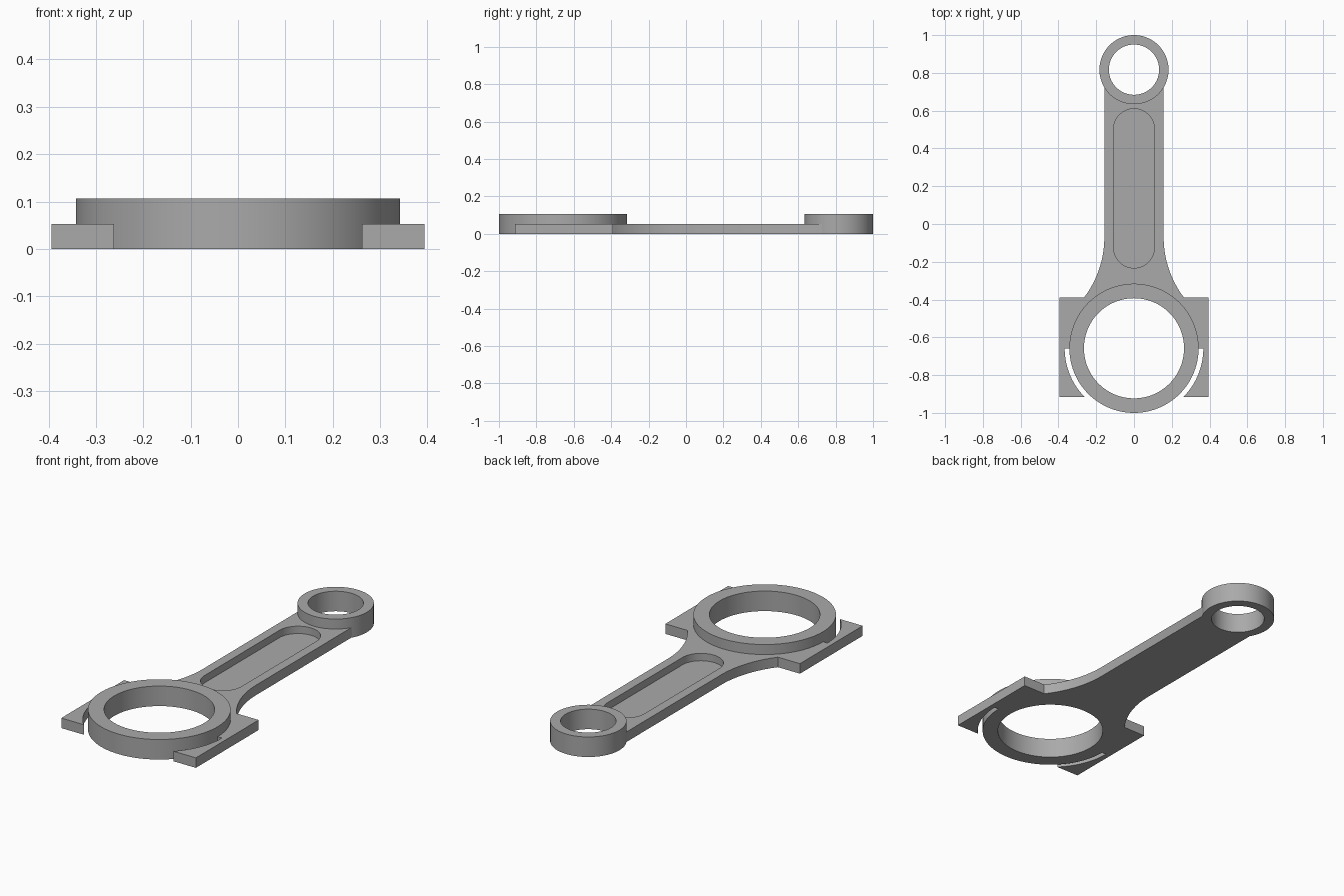
import bpy
import bmesh
from math import cos, sin, pi, asin

cube = bpy.data.objects.get("Cube")
if cube:
    bpy.data.objects.remove(cube, do_unlink=True)

THICK, TALL, FLOOR = 0.053, 0.106, 0.014
BIG_Y, SMALL_Y = -0.658, 0.817
SEG = 128

steel = bpy.data.materials.new("steel_grey")
steel.use_nodes = True
GREY = (0.4, 0.4, 0.4, 1)
steel.diffuse_color = GREY
steel.node_tree.nodes["Principled BSDF"].inputs["Base Color"].default_value = GREY


def arc(cx, cy, r, a0, a1, n):
    return [(cx + r * cos(a0 + (a1 - a0) * i / n),
             cy + r * sin(a0 + (a1 - a0) * i / n)) for i in range(n + 1)]


def prism(name, outline, z0, z1):
    """Extrude a flat outline from z0 to z1."""
    bm = bmesh.new()
    face = bm.faces.new([bm.verts.new((x, y, z0)) for x, y in outline])
    ext = bmesh.ops.extrude_face_region(bm, geom=[face])
    top = [v for v in ext["geom"] if isinstance(v, bmesh.types.BMVert)]
    bmesh.ops.translate(bm, verts=top, vec=(0, 0, z1 - z0))
    bmesh.ops.recalc_face_normals(bm, faces=bm.faces)
    mesh = bpy.data.meshes.new(name)
    bm.to_mesh(mesh)
    bm.free()
    mesh.materials.append(steel)
    obj = bpy.data.objects.new(name, mesh)
    bpy.context.collection.objects.link(obj)
    return obj


def disc(name, y, r, z0, z1):
    return prism(name, arc(0, y, r, 0, 2 * pi, SEG)[:-1], z0, z1)


def combine(target, other, operation):
    """Apply a boolean and discard the second object."""
    mod = target.modifiers.new(operation.lower(), "BOOLEAN")
    mod.operation, mod.solver, mod.object = operation, "EXACT", other
    bpy.context.view_layer.objects.active = target
    bpy.ops.object.modifier_apply(modifier=mod.name)
    bpy.data.objects.remove(other, do_unlink=True)


# Half outline: beam, flared shoulder, bolt lug, clearance slot
FLARE = 0.528
half = [(0.157, 0.76)]
half += arc(0.157 + FLARE, -0.07, FLARE, pi, pi + asin(0.32 / FLARE), 24)
half += [(0.394, -0.39), (0.394, -0.915)]
half += arc(0, BIG_Y, 0.367, -asin(0.257 / 0.367), 0, 32)
half += [(0.3, BIG_Y)]
outline = half + [(-x, y) for x, y in reversed(half)]
rod = prism("connecting_rod", outline, 0, THICK)

# Raised end bosses
combine(rod, disc("big_end", BIG_Y, 0.342, 0, TALL), "UNION")
combine(rod, disc("small_end", SMALL_Y, 0.183, 0, TALL), "UNION")

# Bores through both ends
combine(rod, disc("big_bore", BIG_Y, 0.265, -0.1, 0.2), "DIFFERENCE")
combine(rod, disc("small_bore", SMALL_Y, 0.133, -0.1, 0.2), "DIFFERENCE")

# Rounded pocket in the beam
W = 0.108
stadium = arc(0, 0.61 - W, W, 0, pi, 40) + arc(0, -0.233 + W, W, pi, 2 * pi, 40)
combine(rod, prism("pocket", stadium, FLOOR, 0.2), "DIFFERENCE")

# Smooth round walls, crisp edges
bpy.ops.object.select_all(action="DESELECT")
rod.select_set(True)
bpy.context.view_layer.objects.active = rod
bpy.ops.object.shade_smooth_by_angle(angle=pi / 6)
